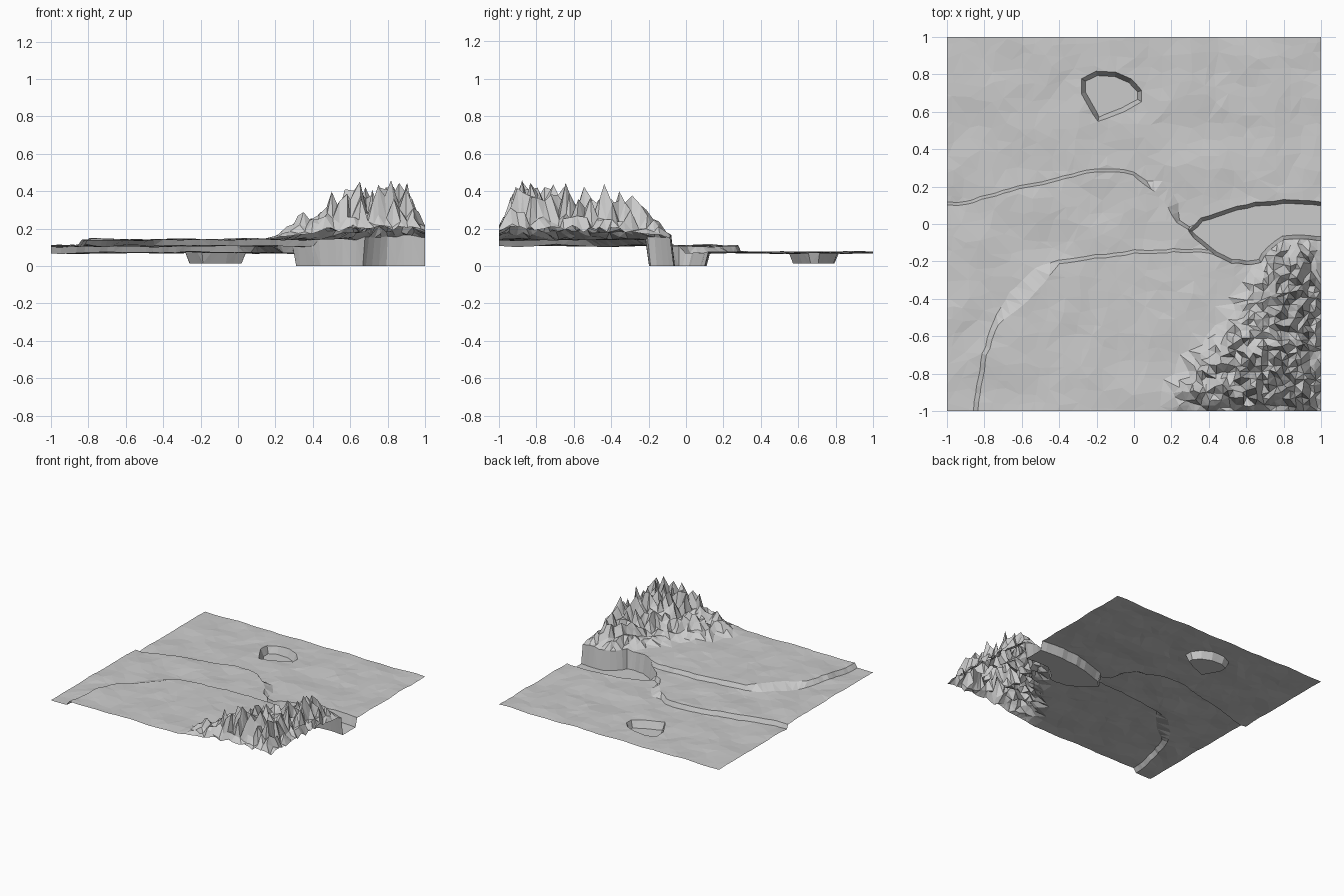
import bpy, bmesh, math, random
from mathutils import Vector, noise
from mathutils.geometry import delaunay_2d_cdt

if "Cube" in bpy.data.objects:
    bpy.data.objects.remove(bpy.data.objects["Cube"])

random.seed(7)

# Cliff lines seen from above: x, y, half width of the cliff face
mid_line = [(-1.15, .11, .008), (-.9, .11, .008), (-.7, .175, .008), (-.45, .23, .008),
            (-.25, .28, .008), (-.1, .29, .008), (.0, .27, .008), (.06, .22, .012),
            (.13, .2, .035), (.21, .1, .03), (.235, .01, .01), (.29, -.02, .008)]
front_line = [(-.85, -1.15, .012), (-.84, -.95, .012), (-.8, -.7, .012), (-.74, -.53, .015),
              (-.63, -.4, .05), (-.5, -.27, .045), (-.4, -.2, .01), (-.2, -.175, .009),
              (0, -.15, .009), (.3, -.14, .008), (.4, -.15, .008)]
crater = [(-.27, .77, .012), (-.2, .805, .012), (-.1, .8, .012), (-.02, .765, .012),
          (.03, .71, .012), (.03, .66, .012), (-.06, .61, .012), (-.19, .56, .012),
          (-.225, .62, .012), (-.27, .7, .012), (-.27, .77, .012)]
lake = [(1.15, .11, .01), (.95, .11, .01), (.8, .12, .01), (.65, .105, .01), (.5, .07, .01),
        (.36, .02, .01), (.3, -.04, .01), (.36, -.1, .01), (.44, -.16, .01), (.52, -.2, .01),
        (.6, -.205, .01), (.67, -.2, .01), (.72, -.13, .01), (.8, -.07, .01), (1.15, -.08, .01)]
peaks = [(.17, -1.2), (.2, -.88), (.34, -.67), (.48, -.52), (.6, -.37), (.64, -.22),
         (.7, -.13), (.8, -.06), (1.2, -.07), (1.2, -1.2)]

# Regions, later ones win
regions = [(mid_line + [(.6, -.1), (1.3, -.1), (1.3, -1.3), (-1.3, -1.3), (-1.3, .11)], .112),
           (front_line + [(.6, -.15), (.75, -.06), (1.3, -.06), (1.3, -1.3), (-.85, -1.3)], .146),
           (crater, .018), (lake + [(1.3, -.08), (1.3, .11)], .004)]


def inside(p, poly):
    hit = False
    for a, b in zip(poly, poly[1:] + poly[:1]):
        if (a[1] > p[1]) != (b[1] > p[1]):
            if p[0] < a[0] + (p[1] - a[1]) * (b[0] - a[0]) / (b[1] - a[1]):
                hit = not hit
    return hit


def edge_distance(p, line):
    best = 9
    for a, b in zip(line, line[1:]):
        a, d = Vector(a[:2]), Vector(b[:2]) - Vector(a[:2])
        t = max(0, min(1, (p - a).dot(d) / d.length_squared))
        best = min(best, (p - a - d * t).length)
    return best


def height(p):
    z = .076
    level = 0
    for i, (poly, h) in enumerate(regions):
        if inside(p, poly):
            z, level = h, i
    if z < .02:
        return z
    z += .012 * noise.noise((p.x * 5, p.y * 5, 1)) + random.uniform(-.002, .002)
    # Jagged mountain, dropping at the two outer borders
    if inside(p, peaks):
        rise = min(1, edge_distance(p, peaks[:9]) / .33) ** .8
        border = min(1, max(0, min(1 - p.x, 1 + p.y)) / .1)
        z += .29 * rise * (.15 + .85 * border) * random.uniform(.3, 1) + .025 * rise
    return z


def resample(line, step=.045):
    out = []
    for a, b in zip(line, line[1:]):
        a, b = Vector(a), Vector(b)
        n = max(1, round((b - a).xy.length / step))
        out += [a.lerp(b, i / n) for i in range(n)]
    return out + [Vector(line[-1])]


points, edges, rims = [], [], []

# Two edge rows follow each cliff line: its rim and its foot
for line in (mid_line, front_line, crater, lake):
    pts = resample(line)
    closed = line is crater
    if closed:
        pts.pop()
    n = len(pts)
    for p in pts:
        if not closed:
            p.xy += Vector((random.uniform(-.004, .004), random.uniform(-.004, .004)))
    rims += pts
    for side in (1, -1):
        start = len(points)
        for i, p in enumerate(pts):
            a = pts[i - 1] if i or closed else p
            b = pts[(i + 1) % n] if i < n - 1 or closed else p
            t = (b - a).xy.normalized()
            points.append(p.xy + Vector((-t.y, t.x)) * side * p.z)
        edges += [(start + i, start + i + 1) for i in range(n - 1)]
        if closed:
            edges.append((start + n - 1, start))


# Scattered points fill the ground: coarse on the plains, fine on the mountain
def scatter(step, on_mountain):
    n = math.ceil(1.15 / step)
    for i in range(-n, n + 1):
        for j in range(-n, n + 1):
            p = Vector(((i + random.uniform(-.33, .33)) * step,
                        (j + random.uniform(-.33, .33)) * step))
            if inside(p, peaks) != on_mountain:
                continue
            if all((p - r.xy).length > r.z + .022 for r in rims):
                points.append(p)


scatter(.075, False)
scatter(.036, True)

verts, _, faces, *_ = delaunay_2d_cdt(points, edges, [], 0, 1e-4)
bm = bmesh.new()
bv = [bm.verts.new((v.x, v.y, height(v))) for v in verts]
for f in faces:
    bm.faces.new([bv[i] for i in f])

# Trim to the square
for axis in ((1, 0, 0), (-1, 0, 0), (0, 1, 0), (0, -1, 0)):
    bmesh.ops.bisect_plane(bm, geom=bm.verts[:] + bm.edges[:] + bm.faces[:],
                           plane_co=axis, plane_no=axis, clear_outer=True)
bmesh.ops.triangulate(bm, faces=bm.faces[:])
low = min(v.co.z for v in bm.verts)
for v in bm.verts:
    v.co.z -= low
for f in bm.faces:
    f.normal_update()
    if f.normal.z < 0:
        f.normal_flip()

mesh = bpy.data.meshes.new("terrain")
bm.to_mesh(mesh)
bm.free()
bpy.context.collection.objects.link(bpy.data.objects.new("terrain", mesh))
